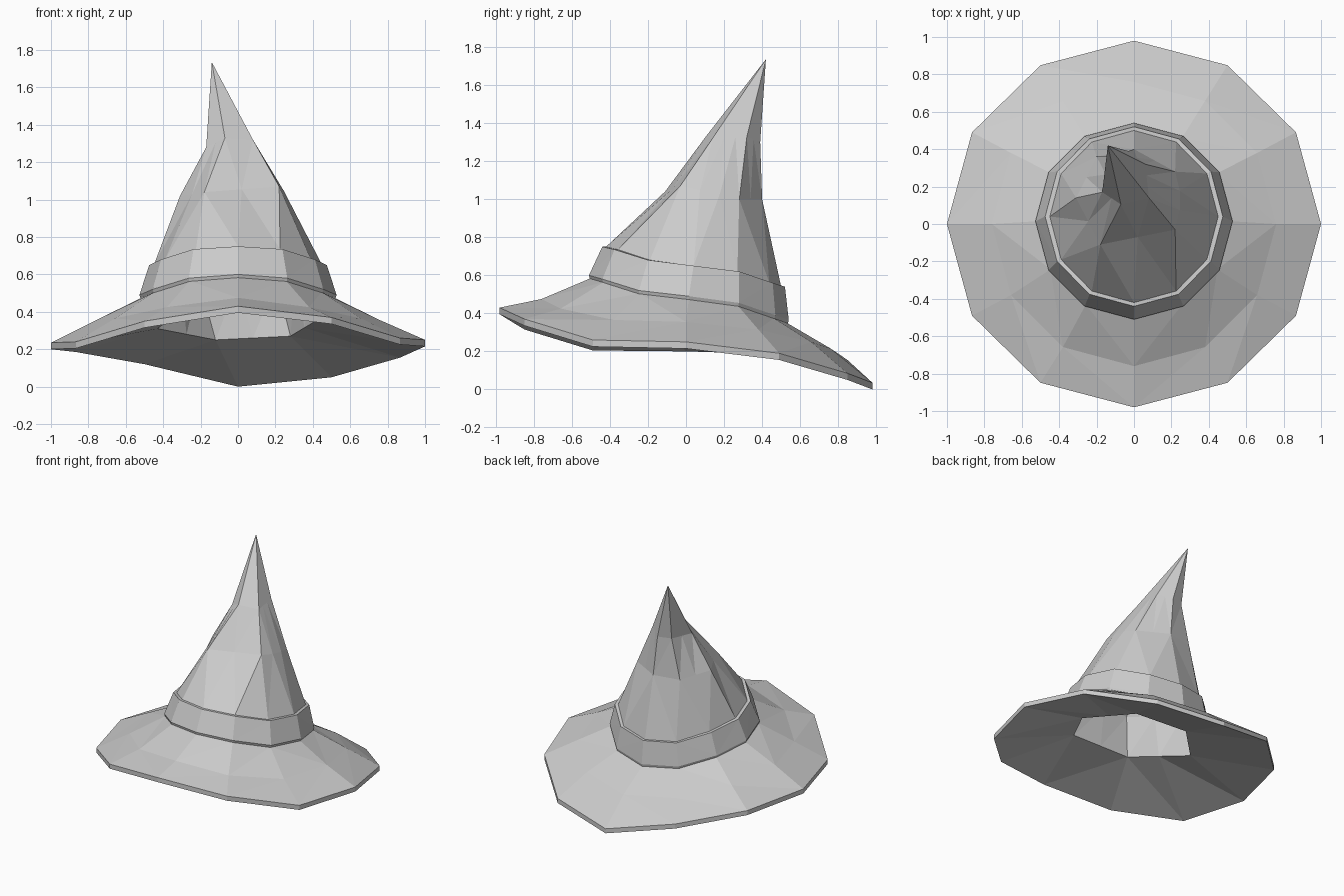
import bpy, bmesh
from math import cos, sin, radians
from mathutils import Vector

if "Cube" in bpy.data.objects:
    bpy.data.objects.remove(bpy.data.objects["Cube"])

N = 12  # sides; index 0 faces front (-y), counter-clockwise towards +x


def mirrored(h):
    """Expand 7 front-to-back values to 12 symmetric ones."""
    return h + h[-2:0:-1]


def ring(r, heights, ry=None, cy=0.0, dz=0.0):
    ry = ry or r
    out = []
    for k in range(N):
        a = radians(-90 + 360 / N * k)
        out.append(Vector((r * cos(a), cy + ry * sin(a), heights[k] + dz)))
    return out


def corner_ring(corners, extras):
    """Six crease corners plus in-between points, aligned with the 12-sided rings."""
    out = []
    for i, extra in enumerate(extras):
        a, b = Vector(corners[i]), Vector(corners[(i + 1) % 6])
        out += [a.lerp(b, j / (extra + 1)) for j in range(extra + 1)]
    return out[-1:] + out[:-1]  # first corner sits at index 1 (front right)


def shrink(pts, f, dz=0.0):
    c = sum(pts, Vector()) / len(pts)
    return [c + (p - c) * f + Vector((0, 0, dz)) for p in pts]


def loft(name, rings, tips=None):
    bm = bmesh.new()
    vs = [[bm.verts.new(p) for p in r] for r in rings]
    pairs = list(zip(vs, vs[1:]))
    if tips is None:
        pairs.append((vs[-1], vs[0]))
    for a, b in pairs:
        for i in range(N):
            j = (i + 1) % N
            bm.faces.new((a[i], a[j], b[j], b[i]))
    if tips:
        for tip, r in zip(tips, (vs[0], vs[-1])):
            t = bm.verts.new(tip)
            for i in range(N):
                bm.faces.new((t, r[i], r[(i + 1) % N]))
    bmesh.ops.triangulate(bm, faces=[f for f in bm.faces if len(f.verts) > 3])
    bmesh.ops.recalc_face_normals(bm, faces=bm.faces)
    me = bpy.data.meshes.new(name)
    bm.to_mesh(me)
    bm.free()
    ob = bpy.data.objects.new(name, me)
    bpy.context.collection.objects.link(ob)
    return ob


# Height profiles around the hat
low = mirrored([.58, .56, .50, .47, .435, .37, .345])
high = mirrored([.75, .735, .68, .65, .62, .56, .54])
mid = mirrored([.475, .425, .365, .355, .315, .25, .215])
rim = [.43, .37, .26, .25, .19, .085, .035, .155, .22, .235, .24, .35]

# Crown creases: right front, right back, back, back left, left, front left
crown = (2, 1, 0, 1, 1, 1)
belly = corner_ring([(.22, -.03, 1.07), (.22, .28, 1.0), (0, .40, 1.0),
                     (-.20, .36, 1.0), (-.31, .14, 1.02), (-.18, -.11, 1.04)], crown)
for i in (2, 3):
    belly[i].x += .025  # slight bulge on the right side
neck = corner_ring([(.08, .14, 1.32), (.06, .32, 1.33), (-.03, .39, 1.3),
                    (-.13, .36, 1.3), (-.17, .17, 1.28), (-.07, .105, 1.33)], crown)
collar = ring(.45, high, .46, .04)
foot = ring(.515, low, .515, .015, dz=.005)

# Six-sided opening underneath and the six-sided lining above it
even = (1,) * 6
hole = corner_ring([(.22, -.39, .45), (.43, -.05, .36), (.28, .36, .27),
                    (-.12, .42, .25), (-.43, .10, .31), (-.25, -.37, .44)], even)
lining = corner_ring(shrink(collar, .92)[1::2], even)

# Hat body: outer crown, brim top, brim underside, hollow inside
loft("hat_body", [
    neck, belly, collar, foot,
    ring(.76, mid), ring(1.0, rim, .98), ring(1.0, rim, .98, dz=-.035),
    hole, lining, shrink(belly, .9, -.02), shrink(neck, .75, -.04),
], tips=((-.14, .42, 1.735), (-.12, .38, 1.58)))

# Hat band
loft("hat_band", [
    ring(.49, low, .49, .015), ring(.52, low, .52, .015),
    ring(.527, low, .525, .015, dz=.02), ring(.475, high, .48, .04),
    ring(.44, high, .45, .04),
])
